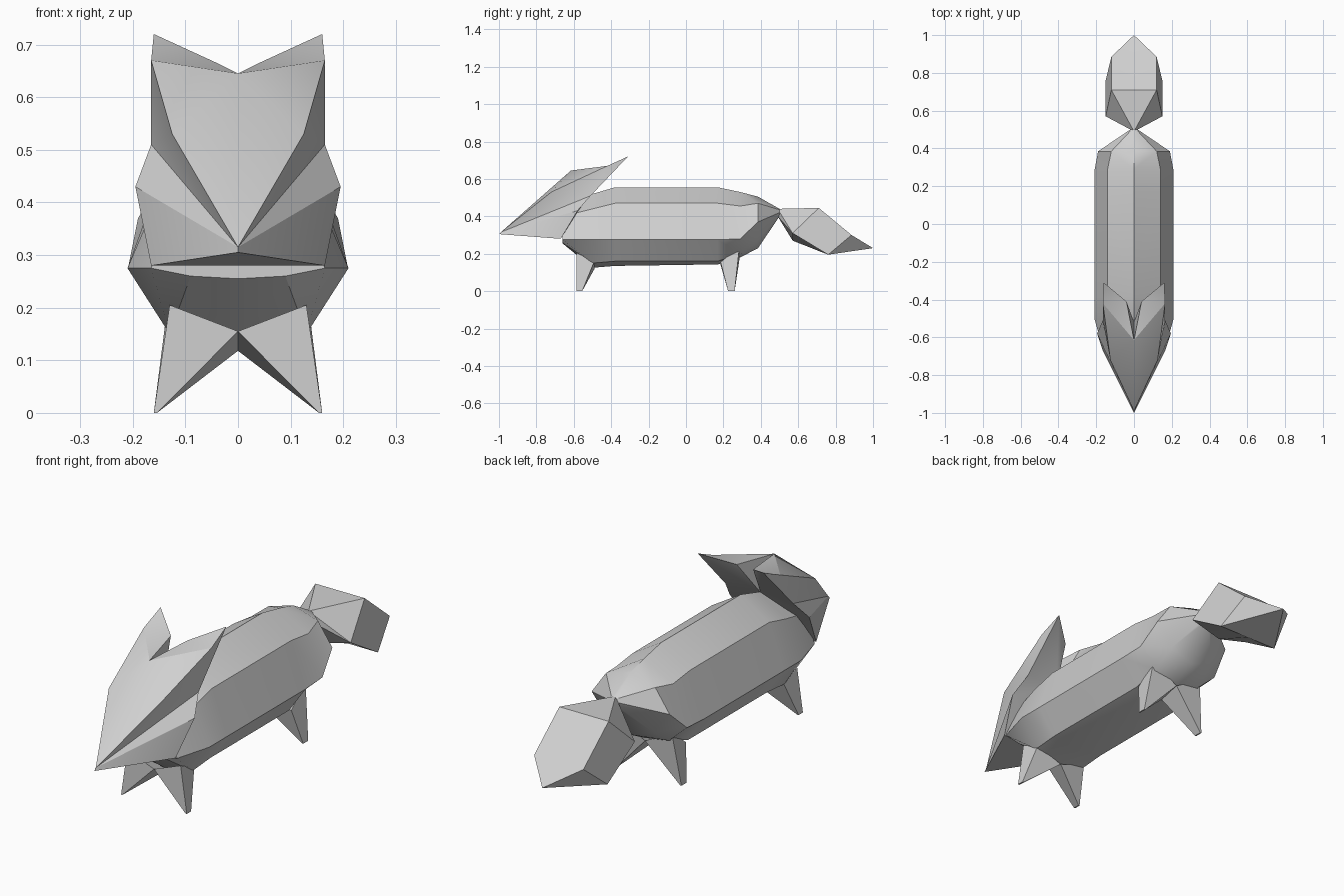
import bpy, bmesh, math
from mathutils import Matrix

cube = bpy.data.objects.get("Cube")
if cube:
    bpy.data.objects.remove(cube, do_unlink=True)

grey = bpy.data.materials.new("light_grey")
grey.diffuse_color = (0.63, 0.63, 0.63, 1)
grey.use_nodes = True
grey.node_tree.nodes["Principled BSDF"].inputs["Base Color"].default_value = (0.63, 0.63, 0.63, 1)


def mirrored_part(name, points, faces):
    """Build the +x half from named points, then mirror and weld it at x = 0."""
    bm = bmesh.new()
    v = {k: bm.verts.new(co) for k, co in points.items()}
    for f in faces:
        bm.faces.new([v[k] for k in f])
    geom = bm.verts[:] + bm.edges[:] + bm.faces[:]
    bmesh.ops.mirror(bm, geom=geom, matrix=Matrix.Identity(4), merge_dist=0.0005, axis='X')
    bmesh.ops.remove_doubles(bm, verts=bm.verts, dist=0.0005)
    bmesh.ops.recalc_face_normals(bm, faces=bm.faces)
    mesh = bpy.data.meshes.new(name)
    bm.to_mesh(mesh)
    bm.free()
    mesh.materials.append(grey)
    obj = bpy.data.objects.new(name, mesh)
    bpy.context.collection.objects.link(obj)
    bpy.ops.object.select_all(action='DESELECT')
    obj.select_set(True)
    bpy.context.view_layer.objects.active = obj
    bpy.ops.object.shade_smooth_by_angle(angle=math.radians(30))
    return obj


# Body: half rings from spine to belly as (x, z), lofted along y
rings = [
    (-0.66, [(0, .46), (.12, .40), (.165, .275), (.09, .26), (0, .255)]),
    (-0.50, [(0, .52), (.14, .44), (.21, .275), (.13, .15), (0, .125)]),
    (-0.38, [(0, .555), (.14, .47), (.21, .275), (.13, .16), (0, .135)]),
    (0.17, [(0, .555), (.14, .47), (.21, .275), (.13, .16), (0, .143)]),
    (0.29, [(0, .53), (.14, .455), (.208, .28), (.12, .20), (0, .18)]),
    (0.385, [(0, .505), (.12, .47), (.19, .37), (.11, .27), (0, .23)]),
    (0.50, [(0, .44), (.012, .435), (.02, .42), (.012, .405), (0, .40)]),
]
pts = {(i, j): (x, y, z) for i, (y, ring) in enumerate(rings) for j, (x, z) in enumerate(ring)}
last = len(rings) - 1
loft = [[(i, j), (i + 1, j), (i + 1, j + 1), (i, j + 1)] for i in range(last) for j in range(4)]
caps = [[(i, j) for j in range(5)] for i in (0, last)]
mirrored_part("body", pts, loft + caps)

# Head: wedge with a long snout, swept cheeks and pointed ears
head = {
    "tip": (0, -0.99, .315), "chin": (0, -1.0, .305), "brow": (.125, -.72, .53),
    "crown": (0, -.615, .645), "ear_base": (.165, -.42, .67), "ear_tip": (.16, -.31, .72),
    "ear_in": (.04, -.41, .665), "temple": (.165, -.51, .51), "cheek": (.195, -.58, .43),
    "jaw": (.165, -.67, .28), "throat": (0, -.67, .28), "nape": (0, -.52, .51),
}
mirrored_part("head", head, [
    ("tip", "brow", "crown"), ("brow", "ear_base", "crown"),
    ("crown", "ear_base", "ear_in"), ("ear_base", "ear_tip", "ear_in"),
    ("tip", "temple", "brow"), ("brow", "temple", "ear_base"), ("ear_base", "temple", "ear_tip"),
    ("tip", "cheek", "temple"), ("tip", "jaw", "cheek"), ("tip", "chin", "jaw"),
    ("chin", "throat", "jaw"), ("ear_tip", "temple", "nape"), ("ear_tip", "nape", "ear_in"),
    ("crown", "ear_in", "nape"), ("temple", "cheek", "nape"), ("cheek", "jaw", "nape"),
    ("jaw", "throat", "nape"),
])


# Leg pairs: splayed wedges that meet under the belly
def leg_pair(name, y0, y1, foot0, foot1, top0, top1, mid0, mid1):
    p = {"a": (.13, y0, top0), "b": (.13, y1, top1), "c": (0, y1, mid1), "d": (0, y0, mid0),
         "e": (.16, foot0, 0), "f": (.16, foot1, 0), "g": (.154, foot1, 0), "h": (.154, foot0, 0)}
    mirrored_part(name, p, ["abfe", "bcgf", "cdhg", "daeh", "efgh", "abcd"])


leg_pair("front_legs", -.585, -.49, -.585, -.555, .205, .16, .155, .118)
leg_pair("back_legs", .185, .285, .225, .26, .155, .235, .14, .165)

# Tail: faceted brush that widens from the root and ends in a blunt point
tail = {
    "root_top": (0, .49, .44), "root_low": (0, .49, .40), "mid": (0, .71, .445),
    "top": (.12, .71, .445), "back": (.12, .885, .30), "back_mid": (0, .885, .30),
    "tip": (0, 1.0, .23), "side": (.15, .57, .31), "low": (.15, .76, .195),
    "low_mid": (0, .76, .195), "side_mid": (0, .57, .27),
}
mirrored_part("tail", tail, [
    ("root_top", "top", "mid"), ("mid", "top", "back", "back_mid"), ("back_mid", "back", "tip"),
    ("root_top", "side", "top"), ("top", "side", "low", "back"), ("back", "low", "tip"),
    ("tip", "low", "low_mid"), ("side", "side_mid", "low_mid", "low"),
    ("root_low", "side_mid", "side"), ("root_top", "root_low", "side"),
])
